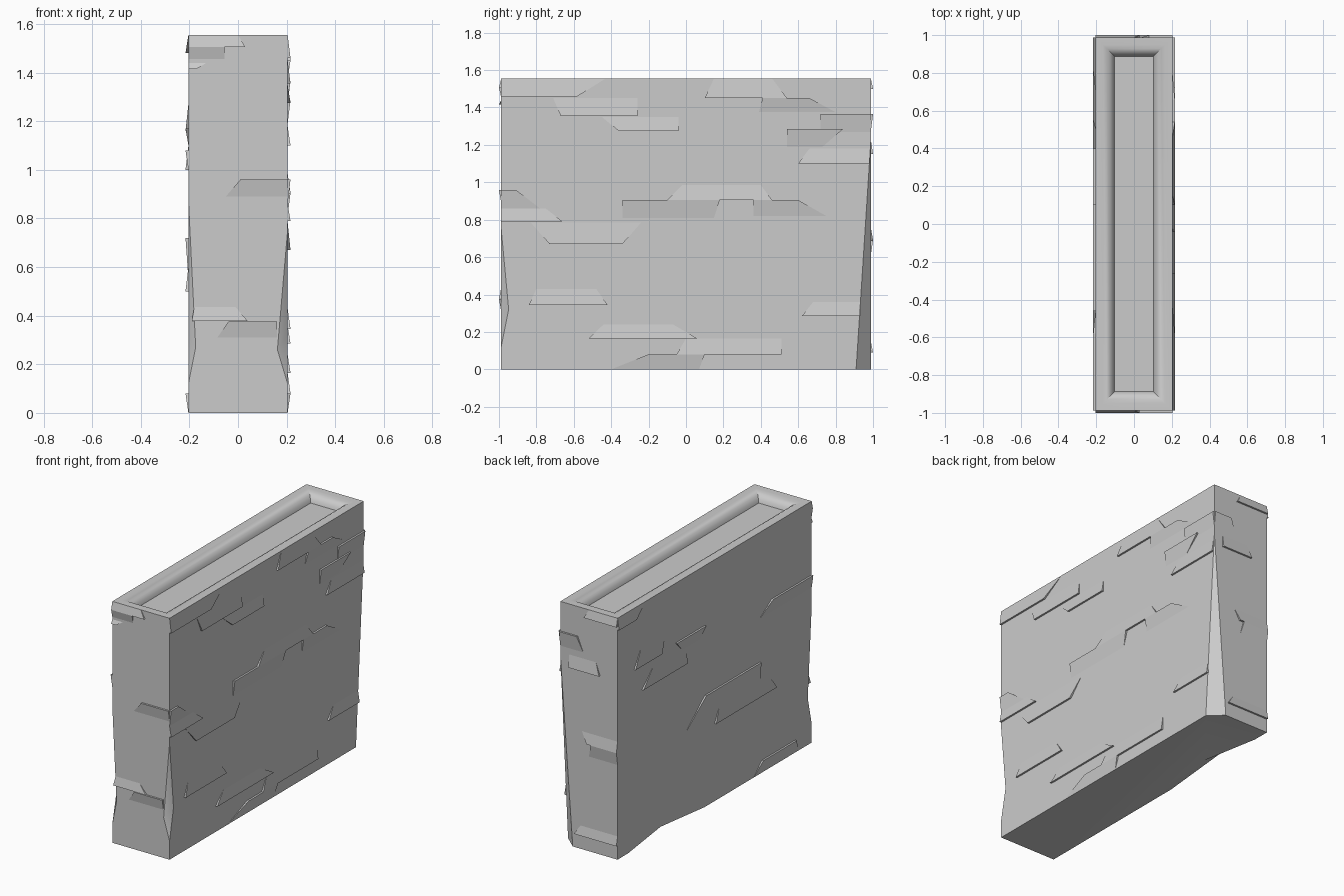
import bpy, bmesh
from mathutils import Vector

if "Cube" in bpy.data.objects:
    bpy.data.objects.remove(bpy.data.objects["Cube"])

HX, HY, TOP = 0.204, 0.988, 1.555   # half thickness, half length, height
OUT = 0.012                         # how far the chipped ledges stick out


def add_object(name, bm):
    bmesh.ops.recalc_face_normals(bm, faces=bm.faces)
    me = bpy.data.meshes.new(name)
    bm.to_mesh(me)
    bm.free()
    ob = bpy.data.objects.new(name, me)
    bpy.context.collection.objects.link(ob)
    return ob


def hull(bm, pts):
    verts = [bm.verts.new(p) for p in pts]
    res = bmesh.ops.convex_hull(bm, input=verts)
    junk = set(res["geom_interior"]) | set(res["geom_unused"])
    junk = [v for v in junk if isinstance(v, bmesh.types.BMVert)]
    if junk:
        bmesh.ops.delete(bm, geom=junk, context='VERTS')


# Wall body: stacked rectangular rings, ending in the rounded recess on top
rings = [(0, 0), (0, TOP), (0.04, TOP), (0.06, TOP - 0.005), (0.08, TOP - 0.017),
         (0.094, TOP - 0.034), (0.101, TOP - 0.056)]
bm = bmesh.new()
loops = []
for inset, z in rings:
    x, y = HX - inset, HY - inset
    loops.append([bm.verts.new(p) for p in ((-x, -y, z), (x, -y, z), (x, y, z), (-x, y, z))])
for a, b in zip(loops, loops[1:]):
    for i in range(4):
        j = (i + 1) % 4
        bm.faces.new((a[i], a[j], b[j], b[i]))
bm.faces.new(loops[0][::-1])
bm.faces.new(loops[-1])
wall = add_object("wall_block", bm)


# Broken edges: wedge cutters from two edge points and two inset points
def break_edge(p1, p2, a, b, outside):
    a, b = Vector(a), Vector(b)
    d = (a - b) * 0.5
    cb = bmesh.new()
    hull(cb, [p1, p2, a + d, b - d, outside])
    cutter = add_object("edge_cutter", cb)
    cutter.hide_render = True
    mod = wall.modifiers.new("broken_edge", 'BOOLEAN')
    mod.operation = 'DIFFERENCE'
    mod.solver = 'EXACT'
    mod.object = cutter
    bpy.context.view_layer.objects.active = wall
    bpy.ops.object.modifier_apply(modifier=mod.name)
    bpy.data.objects.remove(cutter)


break_edge((HX, -HY, 0.75), (HX, -HY, 0.12), (HX - 0.042, -HY, 0.26), (HX, -HY + 0.04, 0.32),
           (HX + 0.1, -HY - 0.1, 0.3))
break_edge((-HX, -HY, 0.88), (-HX, -HY, 0.12), (-HX + 0.03, -HY, 0.27), (-HX, -HY + 0.04, 0.3),
           (-HX - 0.1, -HY - 0.1, 0.3))
break_edge((HX, HY, 1.22), (HX + 0.02, HY + 0.02, -0.4), (HX - 0.09, HY, -0.02),
           (HX, HY - 0.08, -0.02), (HX + 0.2, HY + 0.2, 0))
break_edge((-HX, 0.88, 0), (-HX, 0.1, 0), (-HX, 0.55, 0.045), (-HX + 0.07, 0.5, 0),
           (-HX - 0.1, 0.5, -0.1))

bpy.ops.object.select_all(action='DESELECT')
wall.select_set(True)
bpy.context.view_layer.objects.active = wall
bpy.ops.object.shade_smooth_by_angle(angle=0.6)


# Chipped ledges: (proud edge u0, u1, z, flush edge u0, u1, z) on each face
def chips(name, place, rows):
    cb = bmesh.new()
    for a0, a1, za, b0, b1, zb in rows:
        pts = []
        for u0, u1, z, d in ((a0, a1, za, OUT), (a0, a1, za, -0.015),
                             (b0, b1, zb, 0), (b0, b1, zb, -0.015)):
            pts += [place(u0, d, z), place(u1, d, z)]
        hull(cb, pts)
    add_object(name, cb)


E = HY
chips("right_ledges_light", lambda u, d, z: (HX + d, u, z), [
    (-E, -.58, 1.46, -E, -.43, TOP), (-.67, -.26, 1.355, -.71, -.26, 1.45),
    (-.36, -.04, 1.275, -.45, -.04, 1.35), (.10, .54, 1.45, .15, .46, TOP),
    (.60, .98, 1.10, .66, .98, 1.18), (-.10, .46, .905, -.02, .40, .985),
    (-E, -.66, .79, -E, -.75, .86), (-.73, -.34, .67, -.83, -.24, .785),
    (-.84, -.42, .345, -.80, -.48, .43), (-.52, .06, .165, -.44, -.07, .24),
    (-.05, .51, .08, 0, .51, .165), (.62, .93, .285, .68, .93, .36)])
chips("right_ledges_dark", lambda u, d, z: (HX + d, u, z), [
    (.41, .66, 1.45, .39, .80, 1.375), (.72, E, 1.365, .72, E, 1.27),
    (.54, .84, 1.285, .54, .73, 1.19), (-.34, .18, .905, -.34, .15, .81),
    (.36, .60, .905, .36, .75, .82), (-E, -.91, .96, -E, -.78, .86),
    (-.2, .1, .08, -.4, .07, 0)])
chips("left_ledges", lambda u, d, z: (-HX - d, u, z), [
    (.81, E, 1.48, .70, E, TOP), (.55, .82, 1.16, .50, .75, 1.27),
    (.10, .40, 1.17, .15, .33, 1.10), (.29, .74, 1.0, .29, .63, 1.10),
    (-.46, .10, .72, -.46, .30, .55), (-.62, 0, .50, -.55, -.05, .60),
    (-E, -.58, 1.08, -E, -.46, 1.0), (-.82, -.48, .08, -.85, -.40, 0)])
chips("front_ledges", lambda u, d, z: (u, -HY - d, z), [
    (-HX, .03, 1.505, -HX, 0, TOP), (-HX, -.055, 1.505, -HX, -.055, 1.455),
    (-HX, -.17, 1.415, -HX, -.13, 1.44), (.01, HX, .96, -.05, HX, .89),
    (-.19, .04, .378, -.18, -.01, .435), (-.04, .16, .375, -.085, .16, .31)])
chips("back_ledges", lambda u, d, z: (u, HY + d, z), [
    (-HX, .03, 1.50, -HX, .0, TOP), (.08, HX, 1.365, .04, HX, 1.27),
    (-.08, .14, 1.15, -.05, .14, 1.23), (-HX, .01, .69, -HX, .05, .76),
    (-HX, -.02, .69, -HX, .0, .61), (-HX, .10, .09, -HX, .06, .15)])
